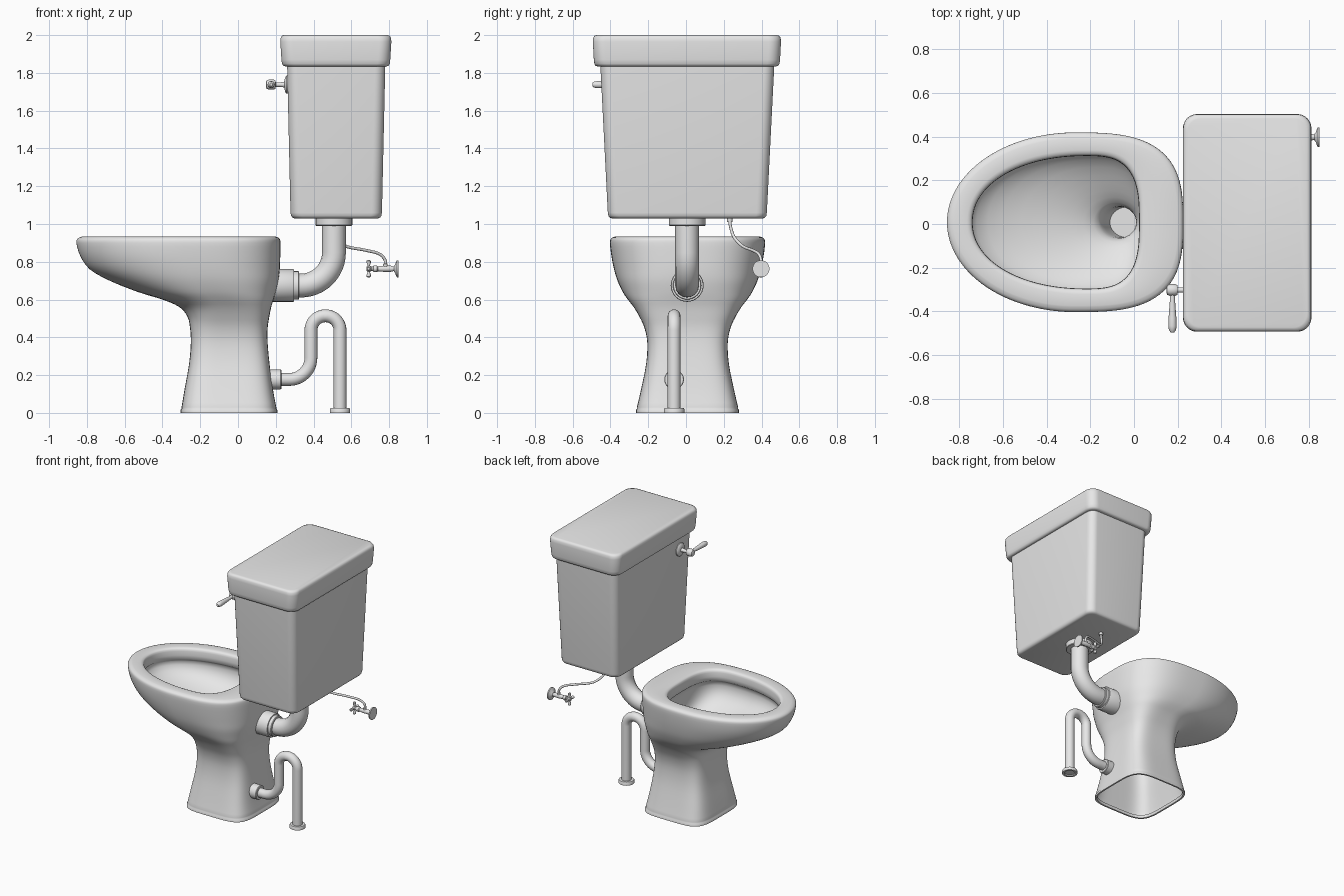
import bpy, bmesh, math
from mathutils import Vector, Matrix

if "Cube" in bpy.data.objects:
    bpy.data.objects.remove(bpy.data.objects["Cube"])

MAT = bpy.data.materials.new("plain_grey")
MAT.diffuse_color = (0.8, 0.8, 0.8, 1)
MAT.use_nodes = True
MAT.node_tree.nodes["Principled BSDF"].inputs["Base Color"].default_value = MAT.diffuse_color


def finish(ob, angle=35):
    bpy.ops.object.select_all(action='DESELECT')
    ob.select_set(True)
    bpy.context.view_layer.objects.active = ob
    if ob.type == 'CURVE':
        bpy.ops.object.convert(target='MESH')
        ob = bpy.context.view_layer.objects.active
    ob.data.materials.clear()
    ob.data.materials.append(MAT)
    bpy.ops.object.shade_smooth_by_angle(angle=math.radians(angle))
    return ob


def loft(name, rings, cap0=True, cap1=True, angle=35):
    """Skin a stack of equally sized rings."""
    bm = bmesh.new()
    vs = [[bm.verts.new(p) for p in r] for r in rings]
    n = len(vs[0])
    for a, b in zip(vs, vs[1:]):
        for i in range(n):
            j = (i + 1) % n
            bm.faces.new((a[i], a[j], b[j], b[i]))
    if cap0:
        bm.faces.new(vs[0][::-1])
    if cap1:
        bm.faces.new(vs[-1])
    me = bpy.data.meshes.new(name)
    bm.to_mesh(me)
    bm.free()
    ob = bpy.data.objects.new(name, me)
    bpy.context.collection.objects.link(ob)
    return finish(ob, angle)


def lathe(name, loc, axis, profile, seg=32, cap0=True, cap1=True):
    """Turn (radius, height) pairs around an axis starting at loc."""
    m = Matrix.Translation(loc) @ Vector(axis).to_track_quat('Z', 'Y').to_matrix().to_4x4()
    rings = [[m @ Vector((r * math.cos(2 * math.pi * i / seg), r * math.sin(2 * math.pi * i / seg), h))
              for i in range(seg)] for r, h in profile]
    return loft(name, rings, cap0, cap1)


def catmull(rows, k):
    rows = [Vector(r) for r in rows]
    out = []
    for i in range(len(rows) - 1):
        p0, p1, p2, p3 = rows[max(i - 1, 0)], rows[i], rows[i + 1], rows[min(i + 2, len(rows) - 1)]
        for s in range(k):
            t = s / k
            out.append(0.5 * (2 * p1 + (p2 - p0) * t + (2 * p0 - 5 * p1 + 4 * p2 - p3) * t * t
                              + (3 * p1 - p0 - 3 * p2 + p3) * t ** 3))
    return out + [rows[-1]]


def bends(points, radii):
    """Round the right-angled corners of a path."""
    pts = [Vector(p) for p in points]
    out = [pts[0]]
    for a, p, b, r in zip(pts, pts[1:], pts[2:], radii):
        u, v = (a - p).normalized(), (b - p).normalized()
        c = p + r * (u + v)
        for i in range(13):
            t = math.pi / 2 * i / 12
            out.append(c - r * (v * math.cos(t) + u * math.sin(t)))
    return out + [pts[-1]]


def tube(name, pts, r):
    clean = [pts[0]]
    for p in pts[1:]:
        if (p - clean[-1]).length > 1e-4:
            clean.append(p)
    cu = bpy.data.curves.new(name, 'CURVE')
    cu.dimensions = '3D'
    cu.bevel_depth, cu.bevel_resolution, cu.use_fill_caps = r, 6, True
    sp = cu.splines.new('POLY')
    sp.points.add(len(clean) - 1)
    for q, p in zip(sp.points, clean):
        q.co = (*p, 1)
    ob = bpy.data.objects.new(name, cu)
    bpy.context.collection.objects.link(ob)
    return finish(ob, 50)


def rounded_rect(cx, cy, z, hx, hy, r, seg=8):
    out = []
    for q, (sx, sy) in enumerate(((1, 1), (-1, 1), (-1, -1), (1, -1))):
        for i in range(seg + 1):
            t = math.pi / 2 * (q + i / seg)
            out.append((cx + sx * (hx - r) + r * math.cos(t), cy + sy * (hy - r) + r * math.sin(t), z))
    return out


def egg(z, x0, x1, hy, xm, nf, nb, cy=0.008, seg=112):
    """Oval ring with its own squareness at the nose (nf) and the back (nb)."""
    out = []
    for i in range(seg):
        t = 2 * math.pi * (i + 0.5) / seg
        c, s = math.cos(t), math.sin(t)
        n = nb if c > 0 else nf
        a = x1 - xm if c > 0 else xm - x0
        out.append((xm + math.copysign(a * abs(c) ** (2 / n), c),
                    cy + math.copysign(hy * abs(s) ** (2 / n), s), z))
    return out


# bowl and hollow pedestal: foot, outer wall, rim, then the inner basin and drain
foot = [(0.02, -.288, .192, .256, -.05, 4.5, 4.5), (0, -.292, .196, .260, -.05, 4.5, 4.5),
        (0, -.304, .208, .272, -.05, 4.5, 4.5), (.016, -.304, .208, .272, -.05, 4.5, 4.5),
        (.022, -.299, .203, .268, -.05, 4.5, 4.5)]
outer = [(.03, -.299, .203, .268, -.05, 4.5, 4.5), (.125, -.283, .185, .246, -.05, 4.5, 4.5),
         (.26, -.259, .167, .219, -.05, 4.4, 4.4), (.37, -.25, .157, .213, -.05, 4.2, 4.2),
         (.45, -.254, .157, .228, -.05, 3.8, 4), (.51, -.268, .166, .255, -.06, 3.3, 3.8),
         (.56, -.31, .176, .285, -.08, 2.8, 3.6), (.60, -.40, .188, .316, -.12, 2.5, 3.4),
         (.64, -.53, .20, .343, -.17, 2.3, 3.2), (.70, -.68, .214, .371, -.22, 2.1, 3.1),
         (.76, -.785, .221, .389, -.25, 2, 3), (.83, -.835, .224, .403, -.27, 2, 3),
         (.90, -.856, .225, .411, -.27, 2, 3), (.924, -.848, .219, .404, -.27, 2, 3),
         (.934, -.825, .198, .382, -.27, 2, 3)]
inner = [(.934, -.765, .05, .33, -.22, 2.1, 3), (.928, -.748, .033, .313, -.22, 2.1, 3),
         (.91, -.74, .025, .305, -.22, 2.1, 3), (.85, -.74, .025, .305, -.22, 2.1, 3),
         (.83, -.755, .05, .325, -.22, 2.1, 3), (.77, -.72, .055, .322, -.21, 2.1, 3),
         (.71, -.60, .055, .285, -.19, 2.1, 2.8), (.66, -.43, .05, .215, -.15, 2, 2.5),
         (.62, -.29, .04, .145, -.11, 2, 2.2), (.58, -.185, .022, .09, -.085, 2, 2),
         (.54, -.15, .01, .072, -.07, 2, 2), (.47, -.13, .03, .07, -.05, 2, 2),
         (.40, -.11, .05, .07, -.03, 2, 2)]
rows = foot + catmull(outer, 3) + catmull(inner, 2)
loft("bowl", [egg(*r) for r in rows], cap0=False, angle=50)

# cistern and its lid
loft("tank", [rounded_rect(.52, .007, z, hx, hy, .055) for z, hx, hy in (
    (1.03, .222, .401), (1.034, .232, .411), (1.043, .239, .418), (1.06, .242, .421), (1.85, .26, .461))], angle=50)
loft("tank_lid", [rounded_rect(.518, .005, z, hx, hy, .065) for z, hx, hy in (
    (1.835, .270, .475), (1.838, .279, .484), (1.848, .285, .490), (1.87, .288, .493), (1.965, .294, .498),
    (1.985, .292, .496), (1.996, .286, .490), (2.0, .274, .478))], angle=50)

# flush pipe from tank to bowl with its collars
tube("flush_pipe", bends([(.508, .006, 1.02), (.508, .006, .674), (.2, .006, .674)], [.175]), .063)
lathe("flush_top_collar", (.508, .006, .99), (0, 0, 1), [(.093, 0), (.097, .004), (.097, .05)])
lathe("flush_socket", (.15, .006, .675), (1, 0, 0),
      [(.087, 0), (.087, .142), (.084, .147), (.075, .147), (.075, .17), (.072, .174), (.06, .174)])

# waste pipe with an upside-down U, standing on a floor collar
wy = -.063
tube("waste_pipe", bends([(.15, wy, .177), (.386, wy, .177), (.386, wy, .514), (.54, wy, .514), (.54, wy, .006)],
                         [.115, .0769, .0769]), .034)
lathe("waste_socket", (.14, wy, .177), (1, 0, 0), [(.052, 0), (.052, .086), (.049, .09), (.034, .09)])
lathe("waste_floor_collar", (.54, wy, 0), (0, 0, 1),
      [(.034, .012), (.038, 0), (.054, 0), (.054, .02), (.051, .025), (.034, .025)], cap0=False)

# water supply: hose, valve body, wall flange and cross handle
vy, vz = .397, .763
tube("supply_hose", catmull([(.50, .232, 1.04), (.50, .235, .99), (.515, .255, .93), (.57, .30, .883),
                             (.67, .35, .862), (.745, .383, .843), (.778, vy, .81), (.78, vy, .765)], 8), .008)
lathe("hose_nut", (.50, .232, 1.01), (0, 0, 1), [(.014, 0), (.014, .03)], 12)
lathe("valve_body", (.685, vy, vz), (1, 0, 0),
      [(.012, 0), (.012, .03), (.018, .032), (.018, .05), (.013, .055), (.016, .085), (.016, .125),
       (.013, .135), (.013, .155)], 24)
lathe("valve_outlet", (.78, vy, vz), (0, 0, 1), [(.012, 0), (.012, .025), (.009, .028)], 16)
lathe("wall_flange", (.825, vy, vz), (1, 0, 0), [(.015, 0), (.02, .006), (.038, .012), (.045, .016), (.045, .025)])
for i, d in enumerate(((0, 1, 0), (0, 0, 1))):
    lathe(f"valve_handle_bar_{i + 1}", Vector((.692, vy, vz)) - .046 * Vector(d), d,
          [(.006, 0), (.011, .004), (.011, .014), (.006, .03), (.006, .062), (.011, .078), (.011, .088), (.006, .092)], 16)
lathe("valve_handle_hub", (.68, vy, vz), (1, 0, 0), [(.01, 0), (.015, .004), (.015, .022), (.012, .026)], 16)

# flush lever on the front of the tank
ly, lz = -.302, 1.738
lathe("lever_plate", (.275, ly, lz), (-1, 0, 0), [(.048, 0), (.048, .018), (.042, .024), (.02, .03)])
lathe("lever_stem", (.25, ly, lz), (-1, 0, 0), [(.016, 0), (.012, .025), (.012, .05), (.022, .052),
                                               (.027, .062), (.027, .085), (.022, .098), (.012, .102)], 24)
lathe("lever", (.176, ly, lz), (0, -1, 0), [(.012, 0), (.012, .05), (.018, .13), (.019, .165), (.016, .184),
                                           (.008, .194)], 24)
